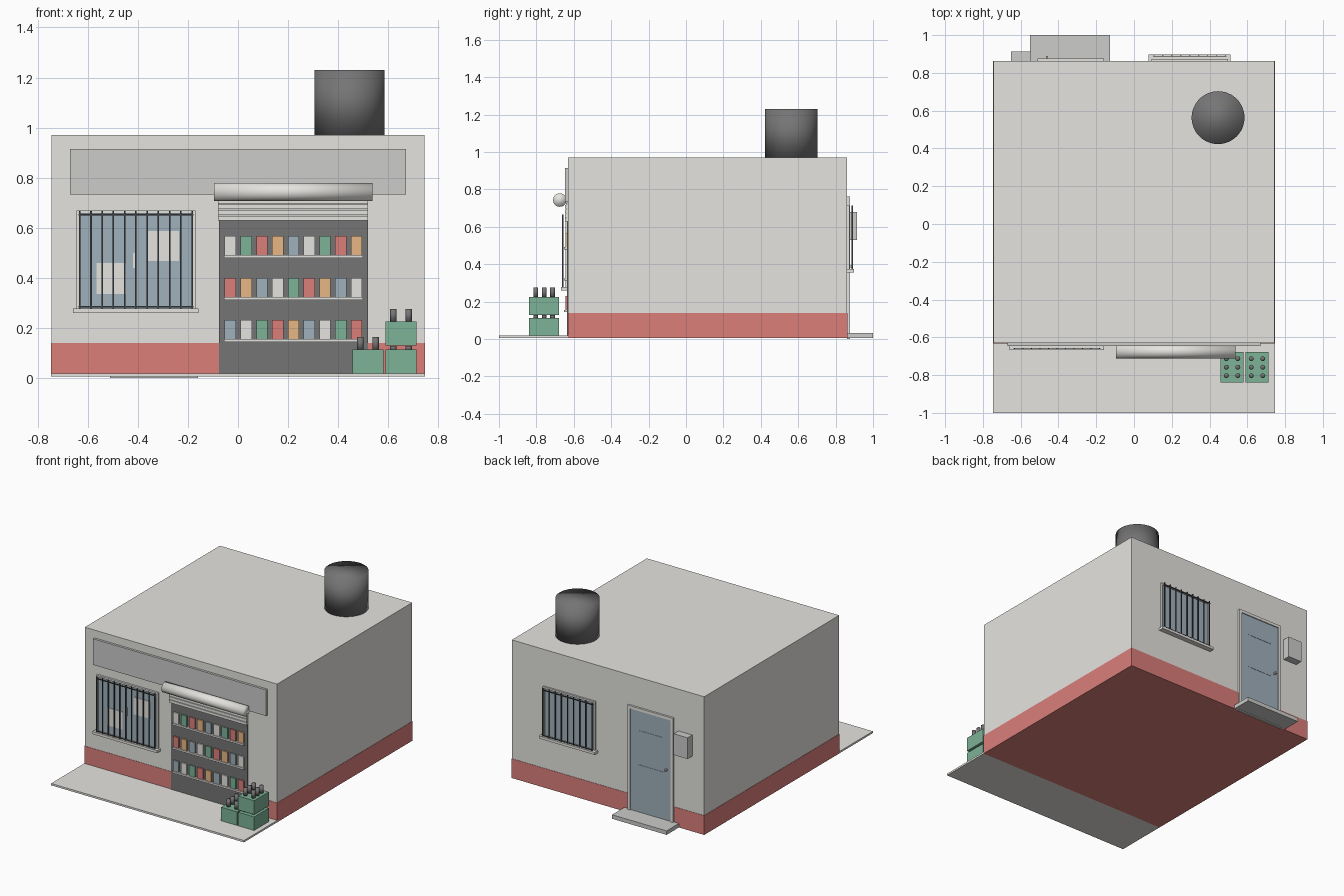
import bpy, bmesh, math
from mathutils import Matrix, Vector

if "Cube" in bpy.data.objects:
    bpy.data.objects.remove(bpy.data.objects["Cube"], do_unlink=True)


def material(name, *rgb):
    lin = [((c / 255 + 0.055) / 1.055) ** 2.4 for c in rgb] + [1]
    m = bpy.data.materials.new(name)
    m.use_nodes = True
    m.diffuse_color = lin
    m.node_tree.nodes["Principled BSDF"].inputs["Base Color"].default_value = lin
    return m


PLASTER = material("plaster", 229, 228, 224)
RED = material("brick red", 219, 127, 122)
GREY = material("mid grey", 204, 204, 203)
DARK = material("dark grey", 117, 117, 117)
IRON = material("iron", 74, 75, 77)
GREEN = material("crate green", 125, 178, 150)
TAN = material("tan", 240, 190, 138)
BLUE = material("blue grey", 160, 177, 188)


def boxes(name, items):
    """One object from (x0, x1, y0, y1, z0, z1, material) boxes."""
    bm = bmesh.new()
    mats = []
    for *b, mat in items:
        if mat not in mats:
            mats.append(mat)
        lo, hi = Vector(b[::2]), Vector(b[1::2])
        mtx = Matrix.Translation((lo + hi) / 2) @ Matrix.Diagonal((*(hi - lo), 1))
        for v in bmesh.ops.create_cube(bm, size=1, matrix=mtx)["verts"]:
            for f in v.link_faces:
                f.material_index = mats.index(mat)
    mesh = bpy.data.meshes.new(name)
    bm.to_mesh(mesh)
    bm.free()
    for mat in mats:
        mesh.materials.append(mat)
    ob = bpy.data.objects.new(name, mesh)
    bpy.context.collection.objects.link(ob)


def box(name, *item):
    boxes(name, [item])


def cylinder(name, loc, r, length, mat, along_x=False, sides=32):
    """Cylinder with soft shading carried over its rims."""
    bpy.ops.mesh.primitive_cylinder_add(
        vertices=sides, radius=r, depth=length, location=loc,
        rotation=(0, math.pi / 2 if along_x else 0, 0))
    ob = bpy.context.object
    ob.name = name
    ob.data.materials.append(mat)
    bpy.ops.object.shade_smooth()


def frame(x0, x1, y0, y1, z0, z1, w, mat):
    """Two jambs and a head around an opening."""
    return [(x0, x0 + w, y0, y1, z0, z1, mat), (x1 - w, x1, y0, y1, z0, z1, mat),
            (x0 + w, x1 - w, y0, y1, z1 - w, z1, mat)]


def barred_window(name, x0, x1, z0, z1, wall, out, count):
    """Glass, trim, sill and iron bars; out is the outward y direction."""
    def span(a, b):
        return sorted((wall + out * a, wall + out * b))
    box(name + "_glass", x0, x1, *span(-0.005, 0.006), z0, z1, BLUE)
    boxes(name + "_frame", frame(x0 - 0.008, x1 + 0.008, *span(0, 0.014),
                                 z0, z1 + 0.01, 0.012, PLASTER))
    box(name + "_sill", x0 - 0.022, x1 + 0.02, *span(0, 0.038), z0 - 0.018, z0, PLASTER)
    pitch = (x1 - x0 - 0.01) / (count - 1)
    bars = []
    for i in range(count):
        c = x0 + 0.005 + i * pitch
        bars.append((c - 0.003, c + 0.003, *span(0.026, 0.032), z0, z1 + 0.008, IRON))
    for z in (z0 + 0.003, z1 - 0.01):
        bars.append((x0, x1, *span(0.026, 0.03), z, z + 0.006, IRON))
    boxes(name + "_bars", bars)


FRONT, BACK = -0.63, 0.86

# Building shell, plinth and pavement
box("walls", -0.744, 0.744, FRONT, BACK + 0.002, 0.14, 0.97, PLASTER)
box("plinth", -0.746, 0.746, FRONT - 0.002, BACK + 0.004, 0.005, 0.14, RED)
box("pavement", -0.746, 0.746, -1, FRONT, 0.005, 0.018, PLASTER)

# Roof water tank
cylinder("roof_tank", (0.445, 0.563, 1.1), 0.14, 0.26, DARK, sides=48)

# Blank sign board
box("sign_board", -0.67, 0.67, FRONT - 0.016, FRONT, 0.733, 0.915, GREY)

# Shop opening with a rolled shutter
box("shop_opening", -0.075, 0.52, FRONT - 0.006, FRONT, 0.018, 0.632, DARK)
cylinder("shutter_roll", (0.221, -0.675, 0.743), 0.036, 0.632, PLASTER, along_x=True)
slats = [(-0.08, 0.52, FRONT - 0.018, FRONT, z, z + 0.019, PLASTER)
         for z in (0.628, 0.651, 0.674, 0.697)]
slats.append((-0.078, 0.518, FRONT - 0.012, FRONT, 0.63, 0.73, GREY))
boxes("shutter_slats", slats)

# Stocked shelves, colours running in a repeating cycle
cycle = [PLASTER, GREEN, RED, TAN, BLUE]
goods, shelves = [], []
for row, z in enumerate((0.496, 0.328, 0.16)):
    shelves.append((-0.055, 0.5, FRONT - 0.021, FRONT, z - 0.016, z - 0.004, PLASTER))
    for col in range(9):
        x = -0.053 + col * 0.063
        goods.append((x, x + 0.045, FRONT - 0.015, FRONT, z - 0.004, z + 0.071,
                      cycle[(col + 2 * row) % 5]))
boxes("shelves", shelves)
boxes("shelf_goods", goods)

# Windows, with pale sheets behind the front bars
barred_window("front_window", -0.637, -0.178, 0.278, 0.658, FRONT, -1, 11)
boxes("window_sheets", [
    (-0.566, -0.448, FRONT - 0.009, FRONT, 0.336, 0.46, PLASTER),
    (-0.362, -0.236, FRONT - 0.009, FRONT, 0.468, 0.588, PLASTER),
    (-0.42, -0.41, FRONT - 0.009, FRONT, 0.44, 0.5, PLASTER)])
barred_window("back_window", 0.1, 0.49, 0.375, 0.705, BACK, 1, 9)

# Back door, step and meter box
boxes("door_frame", frame(-0.512, -0.16, BACK, BACK + 0.016, 0, 0.762, 0.02, PLASTER))
box("door_threshold", -0.492, -0.18, BACK, BACK + 0.016, 0, 0.03, PLASTER)
box("back_door", -0.492, -0.18, BACK, BACK + 0.009, 0.03, 0.742, BLUE)
boxes("door_rails", [(-0.43, -0.24, BACK, BACK + 0.011, z, z + 0.004, BLUE)
                     for z in (0.36, 0.6)])
box("door_handle", -0.466, -0.454, BACK, BACK + 0.03, 0.382, 0.394, GREY)
box("back_step", -0.55, -0.128, BACK, 1, 0.005, 0.033, GREY)
box("meter_box", -0.652, -0.545, BACK, BACK + 0.054, 0.53, 0.678, GREY)

# Bottle crates
for name, x, z in (("side_crate", 0.458, 0.016), ("lower_crate", 0.59, 0.016),
                   ("upper_crate", 0.59, 0.129)):
    box(name, x, x + 0.123, -0.84, -0.678, z, z + 0.097, GREEN)
    tall = 0.016 if name == "lower_crate" else 0.052
    for i in range(2):
        for j in range(3):
            cylinder(name + "_bottle", (x + 0.031 + i * 0.061, -0.803 + j * 0.045,
                                        z + 0.095 + tall / 2),
                     0.013, tall, DARK, sides=12)
